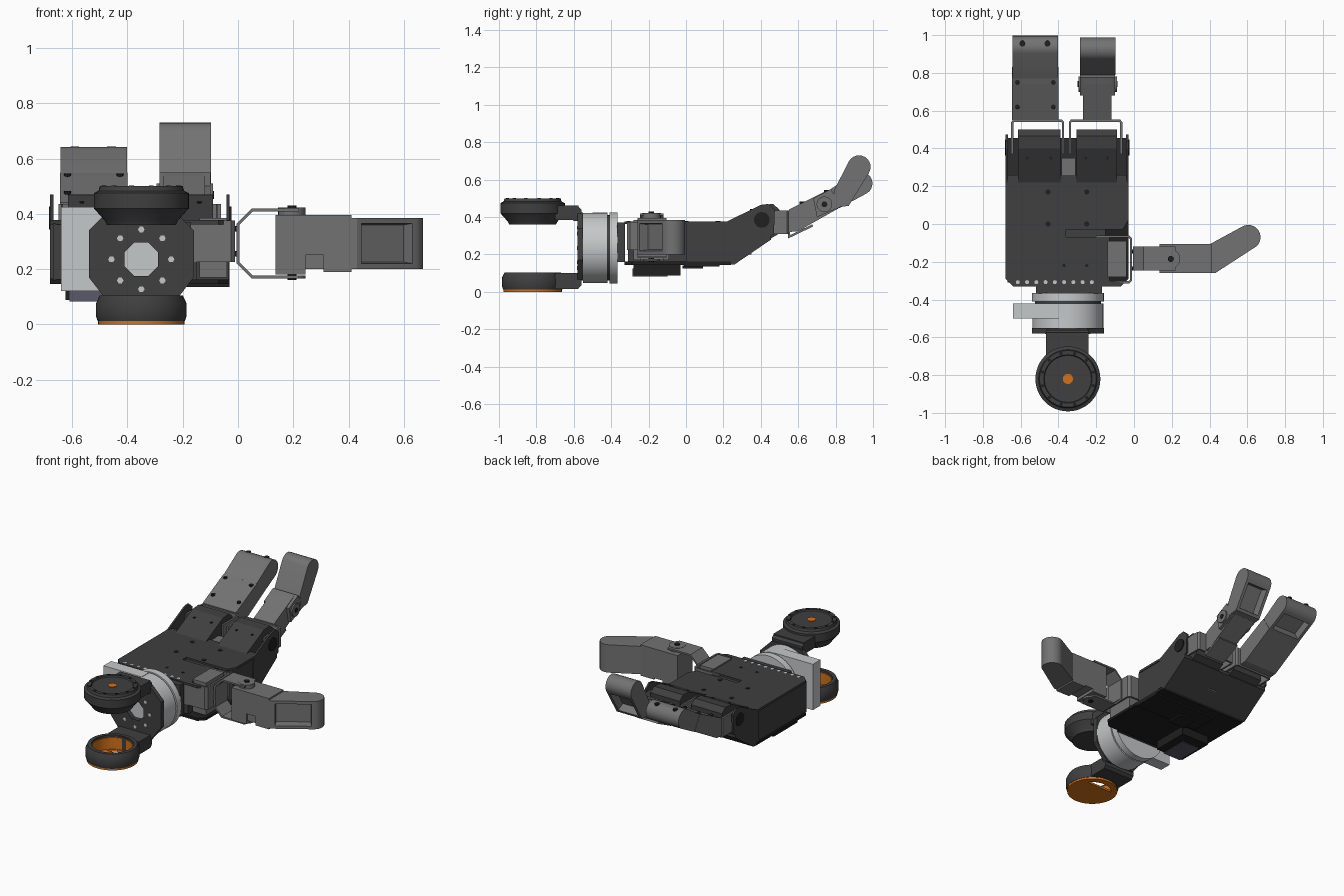
import bpy, bmesh, math
from mathutils import Vector

if "Cube" in bpy.data.objects:
    bpy.data.objects.remove(bpy.data.objects["Cube"])


def material(name, *rgb):
    m = bpy.data.materials.new(name)
    m.use_nodes = True
    m.diffuse_color = (*rgb, 1)
    m.node_tree.nodes["Principled BSDF"].inputs["Base Color"].default_value = (*rgb, 1)
    return m


DARK = material("dark_grey", 0.05, 0.05, 0.05)
BLACK = material("black", 0.014, 0.014, 0.014)
GREY = material("mid_grey", 0.17, 0.17, 0.17)
LIGHT = material("light_grey", 0.56, 0.58, 0.59)
ORANGE = material("orange", 0.65, 0.17, 0.01)
LENS = material("lens_grey", 0.10, 0.10, 0.14)


def finish(name, bm, mat, smooth=False):
    bmesh.ops.recalc_face_normals(bm, faces=bm.faces)
    me = bpy.data.meshes.new(name)
    bm.to_mesh(me)
    bm.free()
    ob = bpy.data.objects.new(name, me)
    bpy.context.collection.objects.link(ob)
    me.materials.append(mat)
    if smooth:
        bpy.ops.object.select_all(action='DESELECT')
        ob.select_set(True)
        bpy.context.view_layer.objects.active = ob
        bpy.ops.object.shade_smooth_by_angle(angle=math.radians(30))
    return ob


def place(axis, u, v, w):
    """2D point (u, v) in the plane across the axis, w along the axis."""
    return {'X': (w, u, v), 'Y': (u, w, v), 'Z': (u, v, w)}[axis]


def prism(name, pts, axis, lo, hi, mat, recess=None, smooth=False):
    bm = bmesh.new()
    a = [bm.verts.new(place(axis, u, v, lo)) for u, v in pts]
    b = [bm.verts.new(place(axis, u, v, hi)) for u, v in pts]
    bm.faces.new(a)
    bm.faces.new(b[::-1])
    sides = []
    for i in range(len(pts)):
        j = (i + 1) % len(pts)
        sides.append(bm.faces.new((a[i], a[j], b[j], b[i])))
    if recess is not None:  # sunken panel on one side
        bmesh.ops.recalc_face_normals(bm, faces=bm.faces)
        bmesh.ops.inset_individual(bm, faces=[sides[recess]], thickness=0.028)
        bmesh.ops.inset_individual(bm, faces=[sides[recess]], thickness=0.008, depth=-0.05)
    return finish(name, bm, mat, smooth)


def box(name, x0, x1, y0, y1, z0, z1, mat):
    return prism(name, [(x0, y0), (x1, y0), (x1, y1), (x0, y1)], 'Z', z0, z1, mat)


def arc(cu, cv, r, a0, a1, n=12):
    return [(cu + r * math.cos(math.radians(a0 + (a1 - a0) * i / n)),
             cv + r * math.sin(math.radians(a0 + (a1 - a0) * i / n))) for i in range(n + 1)]


def disc(name, axis, cu, cv, r, lo, hi, mat, n=32):
    return prism(name, arc(cu, cv, r, 0, 360, n)[:-1], axis, lo, hi, mat, smooth=n > 10)


def strip(name, path, t, axis, lo, hi, mat):
    """Bent sheet metal: a path thickened by t and extruded."""
    p = [Vector(q) for q in path]
    inner = []
    for i, q in enumerate(p):
        ds = [(p[k + 1] - p[k]).normalized() for k in (i - 1, i) if 0 <= k < len(p) - 1]
        ns = [Vector((-d.y, d.x)) for d in ds]
        n = sum(ns, Vector((0, 0))).normalized()
        inner.append(q + n * (t / n.dot(ns[0])))
    return prism(name, path + [tuple(q) for q in inner[::-1]], axis, lo, hi, mat)


def lathe(name, profile, cx, cy, mat, closed=False, n=48):
    bm = bmesh.new()
    vs = [bm.verts.new((cx + r, cy, z)) for r, z in profile]
    es = [bm.edges.new((vs[i], vs[i + 1])) for i in range(len(vs) - 1)]
    if closed:
        es.append(bm.edges.new((vs[-1], vs[0])))
    bmesh.ops.spin(bm, geom=vs + es, cent=(cx, cy, 0), axis=(0, 0, 1),
                   angle=2 * math.pi, steps=n)
    bmesh.ops.remove_doubles(bm, verts=bm.verts, dist=1e-4)
    return finish(name, bm, mat, True)


# Wrist rings
WX, WY = -0.35, -0.82
lathe("upper_wrist_ring", [(0, 0.36), (0.125, 0.36), (0.132, 0.375), (0.172, 0.42), (0.172, 0.475),
      (0.155, 0.483), (0.15, 0.5), (0.128, 0.5), (0.124, 0.492), (0, 0.492)], WX, WY, DARK)
disc("upper_ring_hub", 'Z', WX, WY, 0.027, 0.485, 0.496, ORANGE)
for i in range(12):
    a = math.radians(30 * i + 15)
    disc("ring_screw", 'Z', WX + 0.139 * math.cos(a), WY + 0.139 * math.sin(a), 0.009, 0.49, 0.503, BLACK, 8)
lathe("lower_wrist_ring", [(0.158, 0.012), (0.164, 0.03), (0.164, 0.075), (0.15, 0.105),
      (0.126, 0.105), (0.126, 0.012)], WX, WY, DARK, True)
lathe("ring_liner", [(0.127, 0.01), (0.127, 0.09), (0.121, 0.09), (0.121, 0.01)], WX, WY, ORANGE, True)
lathe("ring_base_rim", [(0.156, 0), (0.156, 0.013), (0.115, 0.013), (0.115, 0)], WX, WY, ORANGE, True)
prism("ring_base", arc(WX, WY, 0.116, 145, 395, 24), 'Z', 0, 0.013, ORANGE)

# Wrist fork and octagonal plate with a round opening
for z0, z1, nm in ((0.385, 0.462, "upper_fork_arm"), (0.015, 0.1, "lower_fork_arm")):
    box(nm, -0.465, -0.24, -0.70, -0.575, z0, z1, DARK)
for z0, z1 in ((0.06, 0.17), (0.30, 0.42)):
    box("fork_web", -0.465, -0.24, -0.58, -0.56, z0, z1, DARK)
for s in (0, 1):
    c = [(0.69, 0.462), (0.58, 0.462), (0.56, 0.44)]
    prism("fork_corner", [(-0.69, 0.455), (-0.575, 0.455), (-0.56, 0.44), (-0.56, 0.38), (-0.60, 0.38)]
          if s else [(-0.69, 0.02), (-0.575, 0.02), (-0.56, 0.035), (-0.56, 0.1), (-0.60, 0.1)],
          'X', -0.465, -0.24, DARK)
bm = bmesh.new()
octo = [(-0.54, 0.17), (-0.54, 0.34), (-0.455, 0.425), (-0.245, 0.425),
        (-0.16, 0.34), (-0.16, 0.17), (-0.245, 0.06), (-0.455, 0.06)]
hole = [(WX + 0.066 * math.cos(math.radians(a)), 0.235 + 0.066 * math.sin(math.radians(a)))
        for a in (202.5, 157.5, 112.5, 67.5, 22.5, -22.5, -67.5, -112.5)]
loops = [[bm.verts.new((u, y, v)) for u, v in pts]
         for pts, y in ((octo, -0.58), (octo, -0.55), (hole, -0.55), (hole, -0.58))]
for k in range(4):
    A, B = loops[k], loops[(k + 1) % 4]
    for i in range(8):
        bm.faces.new((A[i], A[i - 1], B[i - 1], B[i]))
finish("octagon_plate", bm, DARK)
for i in range(8):
    a = math.radians(45 * i)
    disc("plate_hole", 'Y', WX + 0.108 * math.cos(a), 0.235 + 0.108 * math.sin(a), 0.012, -0.583, -0.575, LIGHT, 6)

# Light wrist motor
disc("motor_front", 'Y', WX, 0.235, 0.188, -0.55, -0.42, LIGHT, 48)
disc("motor_neck", 'Y', WX, 0.235, 0.175, -0.425, -0.405, DARK, 48)
disc("motor_back", 'Y', WX, 0.235, 0.19, -0.41, -0.365, LIGHT, 48)
box("motor_block", -0.64, -0.36, -0.50, -0.42, 0.12, 0.425, LIGHT)
box("motor_mount", -0.52, -0.17, -0.368, -0.325, 0.16, 0.37, DARK)

# Palm
full = [(-0.68, -0.29), (-0.64, -0.33), (-0.07, -0.33), (-0.03, -0.29), (-0.03, 0.24), (-0.68, 0.24)]
prism("palm_bottom_plate", full, 'Z', 0.145, 0.162, BLACK)
prism("palm_top_plate", [(-0.68, -0.29), (-0.64, -0.33), (-0.07, -0.33), (-0.05, -0.312), (-0.13, -0.30),
      (-0.13, -0.07), (-0.36, -0.07), (-0.36, -0.03), (-0.06, -0.03), (-0.03, 0.02),
      (-0.03, 0.26), (-0.68, 0.26)], 'Z', 0.362, 0.377, DARK)
box("palm_body", -0.67, -0.15, -0.31, 0.23, 0.16, 0.365, DARK)
box("palm_body_side", -0.2, -0.035, 0.0, 0.23, 0.16, 0.365, DARK)
box("under_plate", -0.5, -0.03, -0.01, 0.18, 0.135, 0.15, BLACK)
for i in range(9):
    disc("palm_hole", 'Z', -0.615 + 0.049 * i, -0.308, 0.011, 0.375, 0.379, LIGHT, 8)
for x in (-0.455, -0.25):
    for y in (0.17, 0.0):
        disc("palm_screw", 'Z', x, y, 0.014, 0.375, 0.38, BLACK, 10)
for x in (-0.37, -0.25):
    disc("palm_screw", 'Z', x, -0.22, 0.009, 0.375, 0.38, BLACK, 8)

# Camera under the palm
box("camera_housing", -0.625, -0.42, -0.28, -0.03, 0.088, 0.15, BLACK)
box("camera_window", -0.61, -0.48, -0.285, -0.10, 0.083, 0.125, LENS)
box("sensor_block", -0.42, -0.3, -0.02, 0.09, 0.125, 0.14, BLACK)

# Knuckle block with sloped underside
knuckle = [(0.20, 0.165), (0.25, 0.165), (0.47, 0.31), (0.475, 0.44), (0.44, 0.47), (0.40, 0.465), (0.21, 0.372)]
for x0, x1, nm in ((-0.615, -0.39, "wide"), (-0.305, -0.09, "slim")):
    prism(nm + "_knuckle_motor", [(u + (0.025 if u > 0.42 else 0), v) for u, v in knuckle], 'X', x0, x1, DARK)
    for x in (x0 + 0.05, x1 - 0.05):
        disc(nm + "_knuckle_screw", 'Z', x, 0.35, 0.008, 0.43, 0.444, BLACK, 8)
for x in (-0.68, -0.042):
    prism("knuckle_side_plate", knuckle, 'X', x, x + 0.012, DARK)
prism("knuckle_slope", [(0.23, 0.147), (0.26, 0.147), (0.455, 0.28), (0.455, 0.30), (0.23, 0.18)],
      'X', -0.68, -0.03, DARK)
box("knuckle_divider", -0.385, -0.31, 0.24, 0.35, 0.2, 0.37, GREY)
for x in (-0.684, -0.032):
    disc("knuckle_horn", 'X', 0.405, 0.385, 0.042, x, x + 0.008, BLACK, 20)

# Fingers
for x0, x1, nm in ((-0.65, -0.37, "wide"), (-0.345, -0.062, "slim")):
    strip(nm + "_finger_fork", [(x0, 0.37), (x0, 0.54), (x0 + 0.01, 0.552), (x1 - 0.01, 0.552),
          (x1, 0.54), (x1, 0.37)], -0.012, 'Z', 0.31, 0.435, GREY)
segment = [(0.55, 0.32), (0.60, 0.325), (0.83, 0.455), (0.775, 0.55), (0.74, 0.535), (0.55, 0.44)]
prism("wide_finger_segment", segment, 'X', -0.645, -0.4, GREY)
prism("wide_finger_tip", [(0.82, 0.448)] + arc(0.935, 0.58, 0.062, -59, 121) + [(0.77, 0.548)],
      'X', -0.643, -0.402, GREY, recess=0, smooth=True)
for x in (-0.62, -0.43):
    for y, z in ((0.62, 0.48), (0.75, 0.543)):
        disc("finger_screw", 'Z', x + 0.003, y, 0.013, z - 0.01, z + 0.002, BLACK, 8)
    disc("tip_screw", 'Z', x * 0.7 - 0.157, 0.955, 0.016, 0.62, 0.643, BLACK, 10)
prism("slim_finger_segment", segment, 'X', -0.27, -0.12, GREY)
prism("slim_finger_joint", [(0.70, 0.40), (0.83, 0.455), (0.775, 0.55), (0.68, 0.50)], 'X', -0.285, -0.1, GREY)
prism("slim_finger_tip", [(0.80, 0.452), (0.87, 0.46)] + arc(0.925, 0.668, 0.062, -31, 149) + [(0.79, 0.54)],
      'X', -0.285, -0.098, GREY, recess=1, smooth=True)
strip("slim_finger_strap", [(0.545, 0.42), (0.545, 0.285), (0.68, 0.35)], 0.012, 'X', -0.27, -0.12, GREY)
for x in (-0.295, -0.1):
    disc("slim_finger_horn", 'X', 0.74, 0.468, 0.042, x, x + 0.01, GREY, 20)
    disc("slim_horn_cap", 'X', 0.74, 0.468, 0.016, x - 0.003, x + 0.013, BLACK, 10)

# Thumb base
box("thumb_base_motor", -0.14, -0.04, -0.28, -0.09, 0.17, 0.385, GREY)
strip("thumb_base_fork", [(-0.2, -0.315), (-0.025, -0.315), (-0.01, -0.30), (-0.01, -0.075),
      (-0.025, -0.06), (-0.2, -0.06)], 0.012, 'Z', 0.225, 0.375, GREY)
for y in (-0.235, -0.145):
    for z in (0.255, 0.345):
        disc("thumb_base_screw", 'X', y, z, 0.01, -0.012, -0.006, BLACK, 8)

# Thumb
TY0, TY1 = -0.26, -0.105
strip("thumb_fork", [(0.22, 0.165), (0.05, 0.165), (-0.005, 0.22), (-0.005, 0.365), (0.05, 0.42), (0.22, 0.42)],
      -0.011, 'Y', -0.245, -0.12, GREY)
prism("thumb_motor", [(0.135, 0.18), (0.245, 0.18), (0.245, 0.25), (0.31, 0.25), (0.31, 0.19),
      (0.41, 0.19), (0.41, 0.395), (0.135, 0.395)], 'Y', TY0, TY1, GREY)
box("thumb_motor_core", 0.16, 0.39, TY0 + 0.01, TY1, 0.2, 0.385, GREY)
for z0, z1 in ((0.165, 0.185), (0.39, 0.43)):
    disc("thumb_horn", 'Z', 0.195, -0.185, 0.05, z0, z1 - 0.008, GREY, 20)
    disc("thumb_horn_cap", 'Z', 0.195, -0.185, 0.016, z0 - 0.005, z1, BLACK, 10)
prism("thumb_tip", [(0.405, TY0), (0.43, TY0)] + arc(0.605, -0.07, 0.065, -48, 120) + [(0.405, TY1)],
      'Z', 0.2, 0.385, GREY, recess=1, smooth=True)
